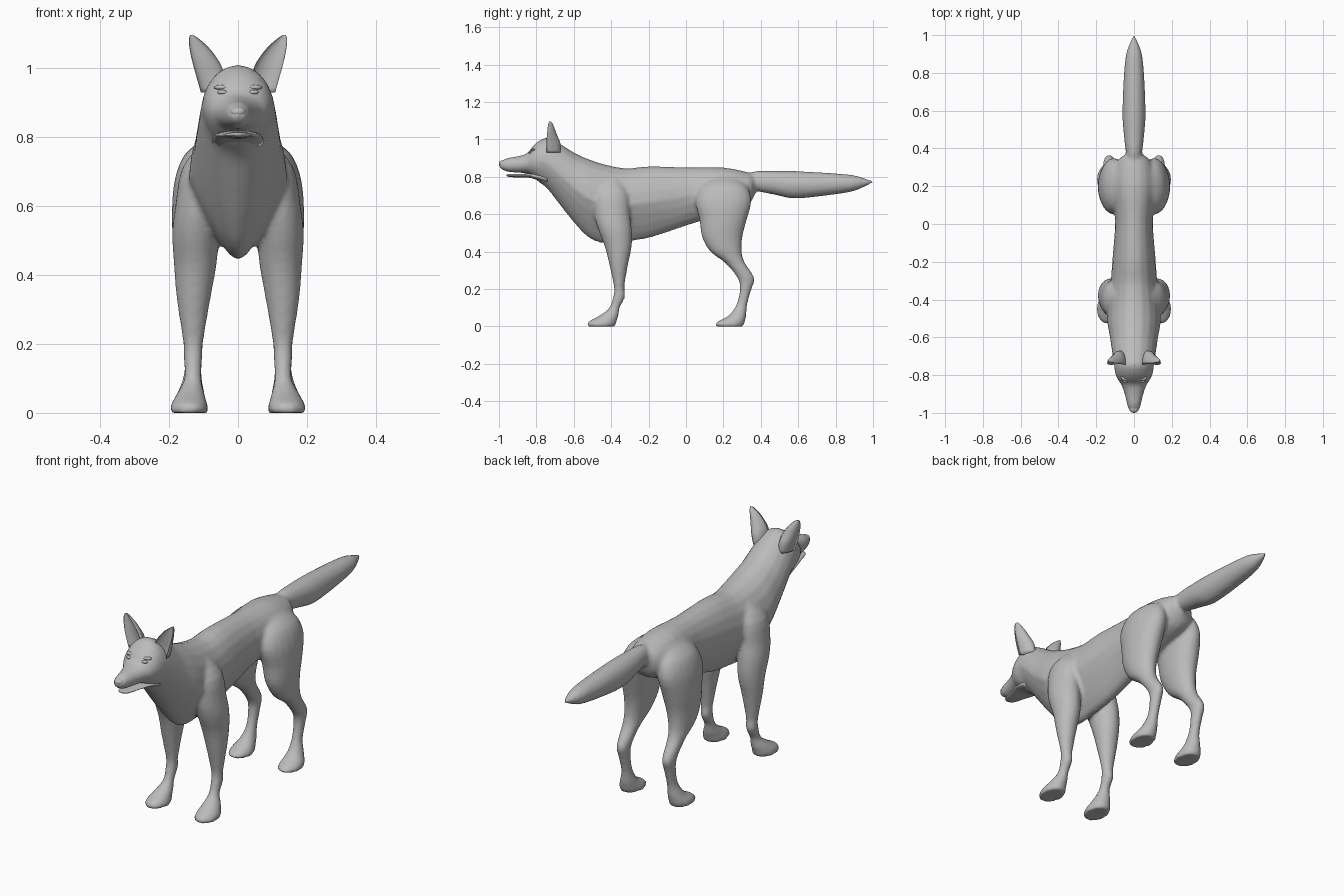
import bpy
import bmesh
from math import sin, cos, pi

cube = bpy.data.objects.get("Cube")
if cube:
    bpy.data.objects.remove(cube, do_unlink=True)

fur = bpy.data.materials.new("grey_fur")
fur.use_nodes = True
GREY = (0.5, 0.5, 0.5, 1)
fur.diffuse_color = GREY
fur.node_tree.nodes["Principled BSDF"].inputs["Base Color"].default_value = GREY


def smooth_rows(rows, steps):
    """Catmull-Rom interpolation between rows of section values."""
    out = []
    for i in range(len(rows) - 1):
        a, b, c = rows[max(i - 1, 0)], rows[i], rows[i + 1]
        d = rows[min(i + 2, len(rows) - 1)]
        for k in range(steps):
            t = k / steps
            out.append([q + t / 2 * (r - p + t * (2 * p - 5 * q + 4 * r - s
                        + t * (3 * (q - r) + s - p)))
                        for p, q, r, s in zip(a, b, c, d)])
    return out + [rows[-1]]


def loft(bm, rows, section, sides=20, steps=3):
    """Skin a closed tube over the sections and cap both ends."""
    rings = [[bm.verts.new(section(row, 2 * pi * k / sides)) for k in range(sides)]
             for row in smooth_rows(rows, steps)]
    for r, s in zip(rings, rings[1:]):
        for k in range(sides):
            n = (k + 1) % sides
            bm.faces.new((r[k], r[n], s[n], s[k]))
    bm.faces.new(rings[0])
    bm.faces.new(rings[-1])


def upright(row, a):
    """Section across y: y, bottom, top, half width, narrowing below."""
    y, low, high, width, pear = row
    x = width * cos(a) * (1 - pear * max(0, -sin(a)))
    return x, y, (low + high) / 2 + (high - low) / 2 * sin(a)


def level(side, cupped=False):
    """Section across z: z, front, back, inner x, outer x."""
    def section(row, a):
        z, front, back, inner, outer = row
        s = sin(a)
        if cupped and s < 0:
            s *= -0.35
        x = (inner + outer) / 2 + (outer - inner) / 2 * cos(a)
        return side * x, (front + back) / 2 + (back - front) / 2 * s, z
    return section


def finish(bm, name):
    bmesh.ops.recalc_face_normals(bm, faces=bm.faces)
    for f in bm.faces:
        f.smooth = True
    mesh = bpy.data.meshes.new(name)
    bm.to_mesh(mesh)
    bm.free()
    mesh.materials.append(fur)
    ob = bpy.data.objects.new(name, mesh)
    bpy.context.collection.objects.link(ob)
    return ob


def ellipsoid(name, centre, size):
    bm = bmesh.new()
    bmesh.ops.create_uvsphere(bm, u_segments=16, v_segments=10, radius=1)
    bmesh.ops.scale(bm, vec=size, verts=bm.verts)
    bmesh.ops.translate(bm, vec=centre, verts=bm.verts)
    return finish(bm, name)


# Trunk from rump to nose
TRUNK = [
    (.37, .71, .81, .04, 0), (.33, .65, .825, .09, 0), (.2, .6, .85, .115, .1),
    (.02, .545, .85, .1, .2), (-.19, .475, .857, .115, .4), (-.32, .455, .846, .125, .5),
    (-.44, .445, .868, .14, .55), (-.52, .475, .895, .142, .5), (-.59, .545, .925, .13, .4),
    (-.67, .645, .975, .118, .3), (-.74, .735, 1.01, .107, .2), (-.79, .775, .99, .1, .1),
    (-.825, .805, .957, .085, 0), (-.85, .818, .926, .068, 0), (-.9, .822, .91, .05, 0),
    (-.95, .826, .902, .038, 0), (-.985, .84, .887, .027, 0), (-1, .855, .872, .01, 0),
]
# Bushy tail
TAIL = [
    (.3, .74, .81, .03, 0), (.37, .725, .83, .042, 0), (.48, .703, .831, .055, 0),
    (.58, .684, .831, .061, 0), (.75, .7, .822, .056, 0), (.89, .722, .81, .044, 0),
    (.96, .75, .79, .022, 0), (1, .77, .778, .004, 0),
]
# Shoulder down to paw
FRONT_LEG = [
    (.79, -.44, -.36, .06, .1), (.71, -.49, -.31, .05, .162), (.6, -.49, -.3, .05, .182),
    (.52, -.47, -.29, .055, .191), (.43, -.435, -.29, .062, .186), (.33, -.41, -.31, .08, .178),
    (.21, -.385, -.33, .1, .16), (.16, -.39, -.325, .103, .158), (.1, -.41, -.355, .106, .156),
    (.06, -.46, -.36, .098, .175), (.03, -.515, -.37, .09, .192), (.01, -.53, -.375, .086, .198),
    (0, -.525, -.38, .088, .196),
]
# Hip down to paw
HIND_LEG = [
    (.8, .14, .26, .04, .09), (.75, .08, .325, .03, .155), (.67, .05, .35, .03, .185),
    (.57, .072, .325, .04, .192), (.48, .085, .302, .055, .188), (.4, .13, .298, .075, .18),
    (.34, .21, .315, .09, .17), (.26, .275, .366, .1, .162), (.2, .288, .35, .103, .158),
    (.12, .27, .328, .106, .156), (.06, .23, .322, .098, .175), (.03, .175, .316, .09, .192),
    (.01, .155, .31, .086, .198), (0, .16, .305, .088, .196),
]

# Body: overlapping tubes fused into one skin
bm = bmesh.new()
loft(bm, TRUNK, upright)
loft(bm, TAIL, upright)
for side in (-1, 1):
    loft(bm, FRONT_LEG, level(side))
    loft(bm, HIND_LEG, level(side))
body = finish(bm, "body")
remesh = body.modifiers.new("fuse", 'REMESH')
remesh.mode = 'VOXEL'
remesh.voxel_size = 0.01
remesh.use_smooth_shade = True
soften = body.modifiers.new("soften", 'SMOOTH')
soften.factor = 0.5
soften.iterations = 4

# Lower jaw
bm = bmesh.new()
loft(bm, [(-.74, .76, .82, .075, 0), (-.82, .792, .819, .066, 0), (-.88, .796, .816, .047, 0),
          (-.94, .799, .815, .03, 0), (-.96, .805, .813, .012, 0)], upright)
finish(bm, "lower_jaw")

# Nose
ellipsoid("nose", (0, -.978, .873), (.024, .022, .016))

# Ears with hollow fronts, and eyes
EAR = [
    (.93, -.82, -.67, .035, .108), (.98, -.82, -.672, .04, .122), (1.02, -.8, -.688, .055, .133),
    (1.06, -.777, -.703, .085, .141), (1.085, -.758, -.714, .113, .142),
    (1.096, -.742, -.722, .13, .139),
]
for side, label in ((-1, "right"), (1, "left")):
    bm = bmesh.new()
    loft(bm, EAR, level(side, cupped=True))
    finish(bm, label + "_ear")
    ellipsoid(label + "_eye", (side * .044, -.83, .93), (.016, .012, .007))
    # Brow ridge above each eye
    ellipsoid(label + "_brow", (side * .046, -.812, .944), (.024, .018, .008))
